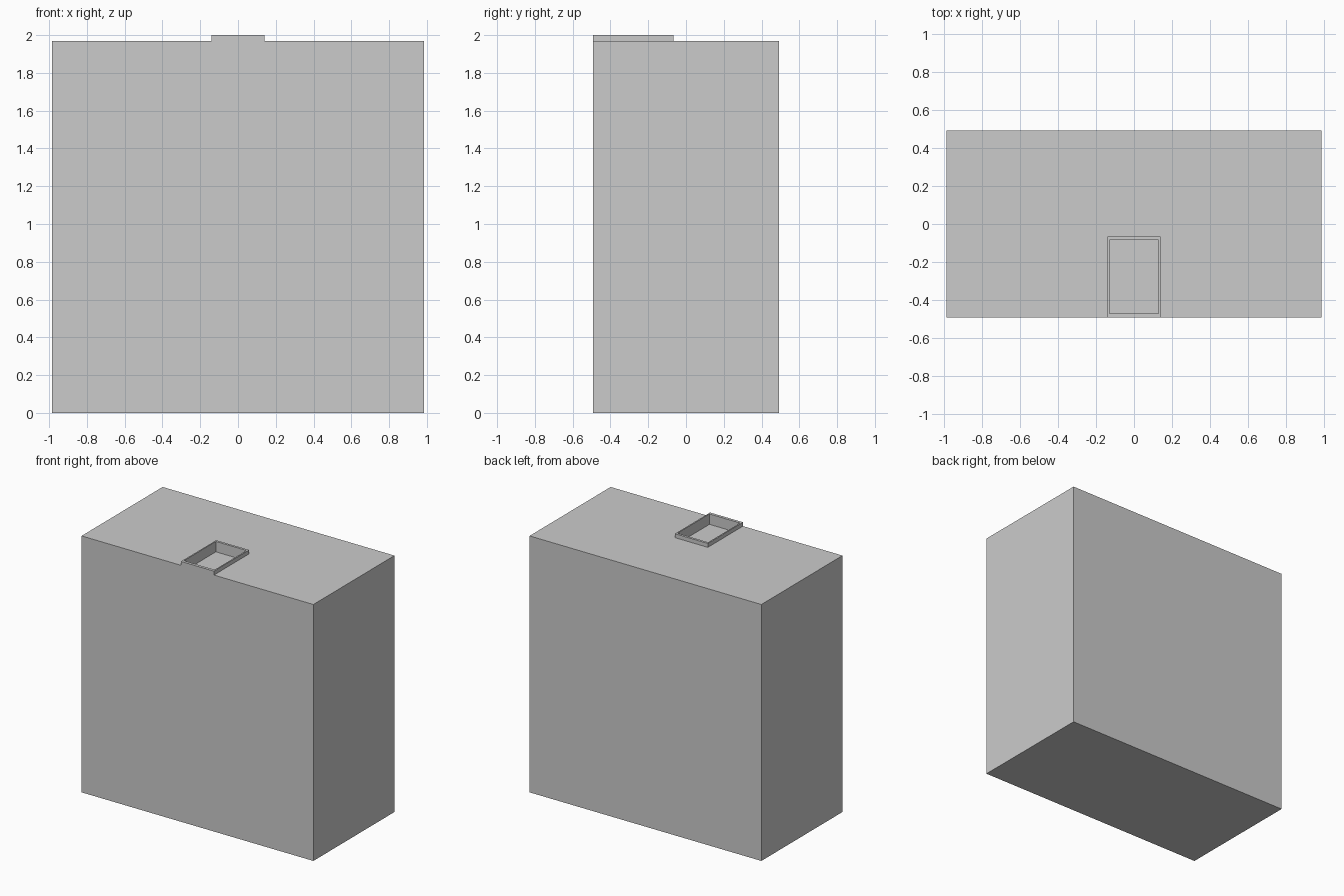
import bpy

if "Cube" in bpy.data.objects:
    bpy.data.objects.remove(bpy.data.objects["Cube"])


def box(name, x, y, z):
    """Axis-aligned box from (min, max) ranges."""
    bpy.ops.mesh.primitive_cube_add(size=1)
    ob = bpy.context.object
    ob.name = name
    ranges = (x, y, z)
    for v in ob.data.vertices:
        v.co = [lo if c < 0 else hi for c, (lo, hi) in zip(v.co, ranges)]
    return ob


def boolean(target, tool, operation):
    mod = target.modifiers.new(tool.name, 'BOOLEAN')
    mod.operation = operation
    mod.solver = 'EXACT'
    mod.object = tool
    bpy.context.view_layer.objects.active = target
    bpy.ops.object.modifier_apply(modifier=mod.name)
    bpy.data.objects.remove(tool, do_unlink=True)


# Main block
body = box("body", (-0.985, 0.985), (-0.492, 0.492), (0, 1.97))

# Raised rim, flush with the front face
rim = box("rim", (-0.14, 0.14), (-0.492, -0.065), (1.9, 2.0))
boolean(body, rim, 'UNION')

# Shallow pocket inside the rim
pocket = box("pocket", (-0.13, 0.13), (-0.47, -0.083), (1.92, 2.1))
boolean(body, pocket, 'DIFFERENCE')
